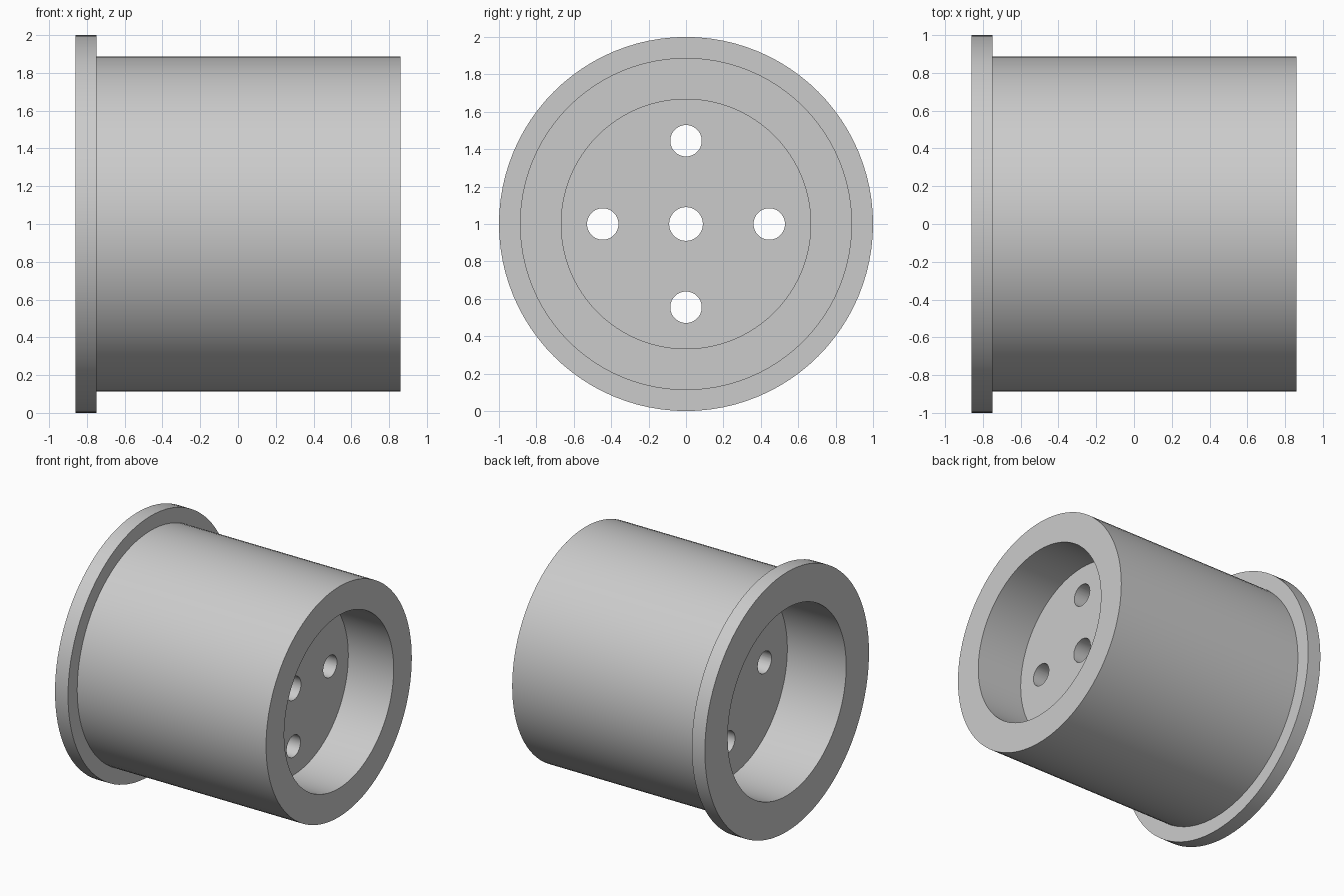
import bpy, bmesh, math
from mathutils import Matrix, Vector

cube = bpy.data.objects.get("Cube")
if cube:
    bpy.data.objects.remove(cube, do_unlink=True)

SEGMENTS = 96
RADIUS = 1.0            # flange radius, also the axis height
HALF = 0.861            # half length along x
FLANGE = 0.111          # flange thickness
BODY_R = 0.888
FRONT_BORE, FRONT_DEPTH = 0.667, 0.387    # open end at +x
FLANGE_BORE, FLANGE_DEPTH = 0.722, 0.502  # flange end at -x
CENTRE_HOLE, SIDE_HOLE, HOLE_CIRCLE = 0.09, 0.084, 0.445

grey = bpy.data.materials.new("grey")
grey.use_nodes = True
colour = (0.6, 0.6, 0.6, 1)
grey.diffuse_color = colour
grey.node_tree.nodes["Principled BSDF"].inputs["Base Color"].default_value = colour


def add_object(name, bm):
    bmesh.ops.recalc_face_normals(bm, faces=bm.faces)
    mesh = bpy.data.meshes.new(name)
    bm.to_mesh(mesh)
    bm.free()
    mesh.materials.append(grey)
    obj = bpy.data.objects.new(name, mesh)
    bpy.context.collection.objects.link(obj)
    return obj


def lathe(name, profile):
    """Revolve a closed (x, radius) profile around the horizontal axis."""
    bm = bmesh.new()
    rings = []
    for i in range(SEGMENTS):
        a = math.tau * i / SEGMENTS
        rings.append([bm.verts.new((x, r * math.sin(a), RADIUS + r * math.cos(a)))
                      for x, r in profile])
    n = len(profile)
    for i in range(SEGMENTS):
        here, there = rings[i], rings[(i + 1) % SEGMENTS]
        for j in range(n):
            k = (j + 1) % n
            bm.faces.new((here[j], here[k], there[k], there[j]))
    return add_object(name, bm)


# Flanged sleeve with a thick inner web and a centre hole
front_floor = HALF - FRONT_DEPTH
back_floor = -HALF + FLANGE_DEPTH
sleeve = lathe("flanged_sleeve", [
    (front_floor, CENTRE_HOLE), (front_floor, FRONT_BORE),
    (HALF, FRONT_BORE), (HALF, BODY_R),
    (FLANGE - HALF, BODY_R), (FLANGE - HALF, RADIUS),
    (-HALF, RADIUS), (-HALF, FLANGE_BORE),
    (back_floor, FLANGE_BORE), (back_floor, CENTRE_HOLE),
])

# Four holes through the web around the centre
bm = bmesh.new()
for i in range(4):
    a = math.tau * i / 4
    centre = Vector(((front_floor + back_floor) / 2,
                     HOLE_CIRCLE * math.sin(a), RADIUS + HOLE_CIRCLE * math.cos(a)))
    bmesh.ops.create_cone(
        bm, cap_ends=True, segments=48, radius1=SIDE_HOLE, radius2=SIDE_HOLE,
        depth=front_floor - back_floor + 0.2,
        matrix=Matrix.Translation(centre) @ Matrix.Rotation(math.pi / 2, 4, "Y"))
cutter = add_object("hole_cutter", bm)
cutter.hide_render = True

bpy.ops.object.select_all(action="DESELECT")
bpy.context.view_layer.objects.active = sleeve
sleeve.select_set(True)
cut = sleeve.modifiers.new("web_holes", "BOOLEAN")
cut.operation = "DIFFERENCE"
cut.solver = "EXACT"
cut.object = cutter
bpy.ops.object.modifier_apply(modifier=cut.name)
bpy.data.objects.remove(cutter, do_unlink=True)

# Smooth round walls, crisp rims
bpy.ops.object.shade_smooth_by_angle(angle=math.radians(30))
